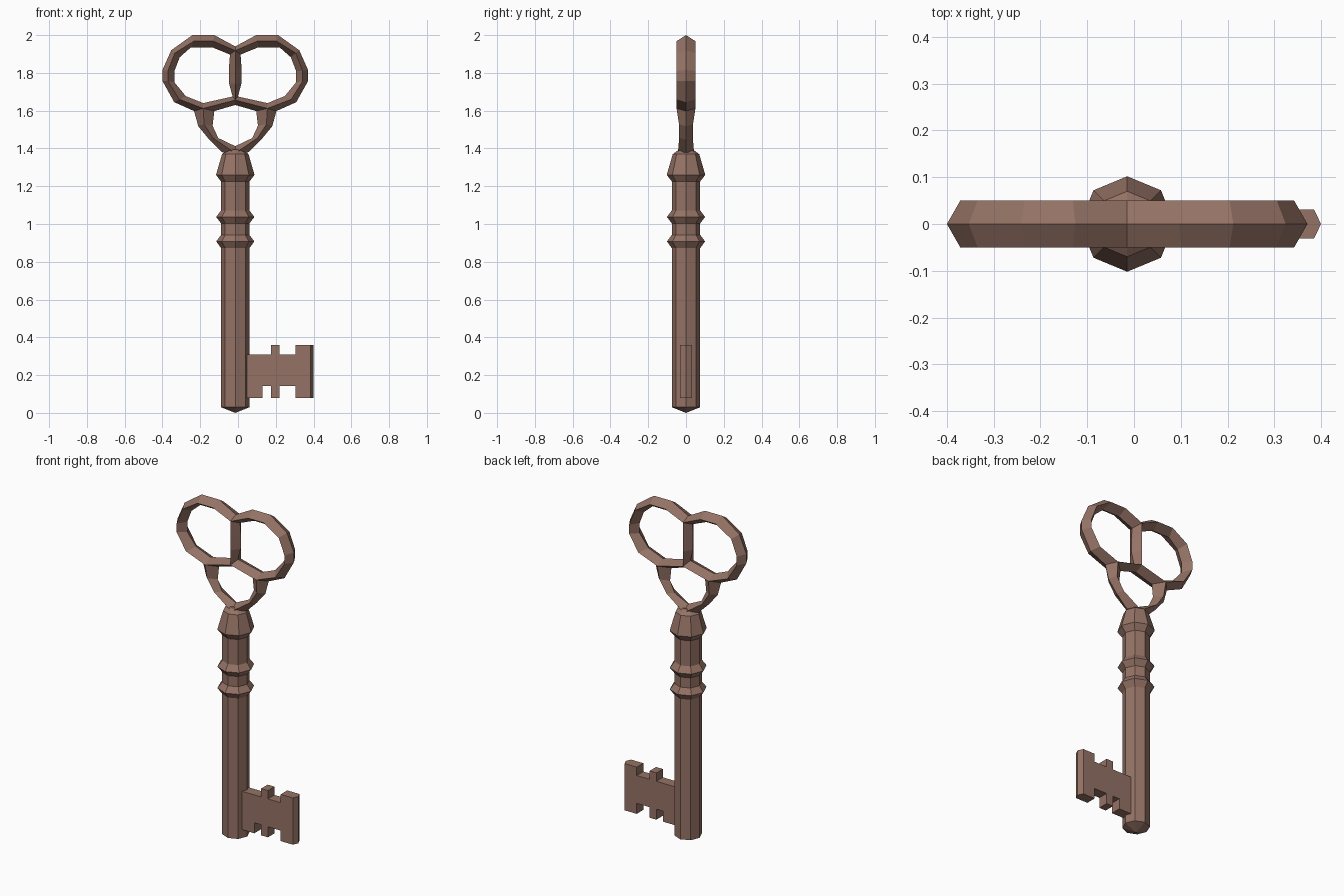
import bpy, bmesh, math

CX = -0.0145   # axis of the shank
mat = bpy.data.materials.new("brown_metal")
mat.diffuse_color = (0.30, 0.17, 0.13, 1)


def finish(name, bm):
    bmesh.ops.remove_doubles(bm, verts=bm.verts, dist=0.0005)
    bmesh.ops.recalc_face_normals(bm, faces=bm.faces)
    me = bpy.data.meshes.new(name)
    bm.to_mesh(me)
    bm.free()
    me.materials.append(mat)
    ob = bpy.data.objects.new(name, me)
    bpy.context.collection.objects.link(ob)
    return ob


# shank: octagonal turned profile (radius, z) with two rings and a collar
profile = [(0.075, 0.03), (0.075, 0.872), (0.101, 0.908), (0.075, 0.942),
           (0.075, 1.003), (0.101, 1.037), (0.075, 1.072), (0.075, 1.225),
           (0.102, 1.26), (0.07, 1.37), (0.036, 1.395)]
bm = bmesh.new()
rings = [[bm.verts.new((CX + r * math.cos(k * math.pi / 4), r * math.sin(k * math.pi / 4), z))
          for k in range(8)] for r, z in profile]
for a, b in zip(rings, rings[1:]):
    for k in range(8):
        bm.faces.new((a[k], a[(k + 1) % 8], b[(k + 1) % 8], b[k]))
tip = bm.verts.new((CX, 0, 0))
for k in range(8):
    bm.faces.new((rings[0][(k + 1) % 8], rings[0][k], tip))
bm.faces.new(rings[-1])
finish("shank", bm)

# bow: strips of diamond section, given for one quarter as
# (outer edge, front ridge, inner edge, ridge depth); distances left of the axis
D = 0.05
outer_loop = [((0, 1.94), (0, 1.918), (0.028, 1.897), D),
              ((0.111, 2.0), (0.116, 1.968), (0.121, 1.935), D),
              ((0.227, 2.0), (0.219, 1.968), (0.235, 1.935), D),
              ((0.339, 1.92), (0.32, 1.905), (0.294, 1.883), D),
              ((0.3855, 1.815), (0.357, 1.81), (0.322, 1.81), D),
              ((0.3855, 1.757), (0.357, 1.757), (0.322, 1.75), D),
              ((0.323, 1.645), (0.296, 1.66), (0.262, 1.677), D),
              ((0.218, 1.598), (0.17, 1.612), (0.17, 1.64), D)]
cross_arm = [((0.17, 1.64), (0.17, 1.612), (0.111, 1.598), D),
             ((0.014, 1.675), (0, 1.656), (0, 1.63), D)]
middle_wall = [((0.014, 1.675), (0, 1.656), None, D),
               ((0.033, 1.745), (0, 1.745), None, D),
               ((0.033, 1.83), (0, 1.83), None, D),
               ((0.028, 1.897), (0, 1.918), None, D)]
lower_loop = [((0.218, 1.598), (0.17, 1.612), (0.111, 1.598), D),
              ((0.196, 1.518), (0.165, 1.528), (0.12, 1.52), 0.037),
              ((0.138, 1.447), (0.118, 1.456), (0.09, 1.455), 0.036),
              ((0.07, 1.38), (0, 1.375), (0, 1.412), 0.043)]
bm = bmesh.new()
for sx in (-1, 1):
    for sy in (-1, 1):
        for strip in (outer_loop, cross_arm, middle_wall, lower_loop):
            for p, q in zip(strip, strip[1:]):
                for side in (0, 2):
                    if p[side] is None:
                        continue
                    quad = [(p[side], 0), (p[1], p[3]), (q[1], q[3]), (q[side], 0)]
                    bm.faces.new([bm.verts.new((CX + sx * u, sy * d, z)) for (u, z), d in quad])
finish("bow", bm)

# bit: notched plate with a pointed outer edge
E = 0.385
outline = [(0.0, 0.31), (0.175, 0.31), (0.175, 0.36), (0.22, 0.36), (0.22, 0.31),
           (0.305, 0.31), (0.305, 0.36), (E, 0.36), (E, 0.08), (0.305, 0.08),
           (0.305, 0.143), (0.22, 0.143), (0.22, 0.08), (0.175, 0.08),
           (0.175, 0.143), (0.13, 0.143), (0.13, 0.08), (0.0, 0.08)]
bm = bmesh.new()
layers = [[bm.verts.new((x + (bump if x == E else 0), y, z)) for x, z in outline]
          for y, bump in ((-0.031, 0), (0, 0.015), (0.031, 0))]
n = len(outline)
for a, b in zip(layers, layers[1:]):
    for k in range(n):
        bm.faces.new((a[k], a[(k + 1) % n], b[(k + 1) % n], b[k]))
bm.faces.new(layers[0])
bm.faces.new(layers[2])
finish("bit", bm)
